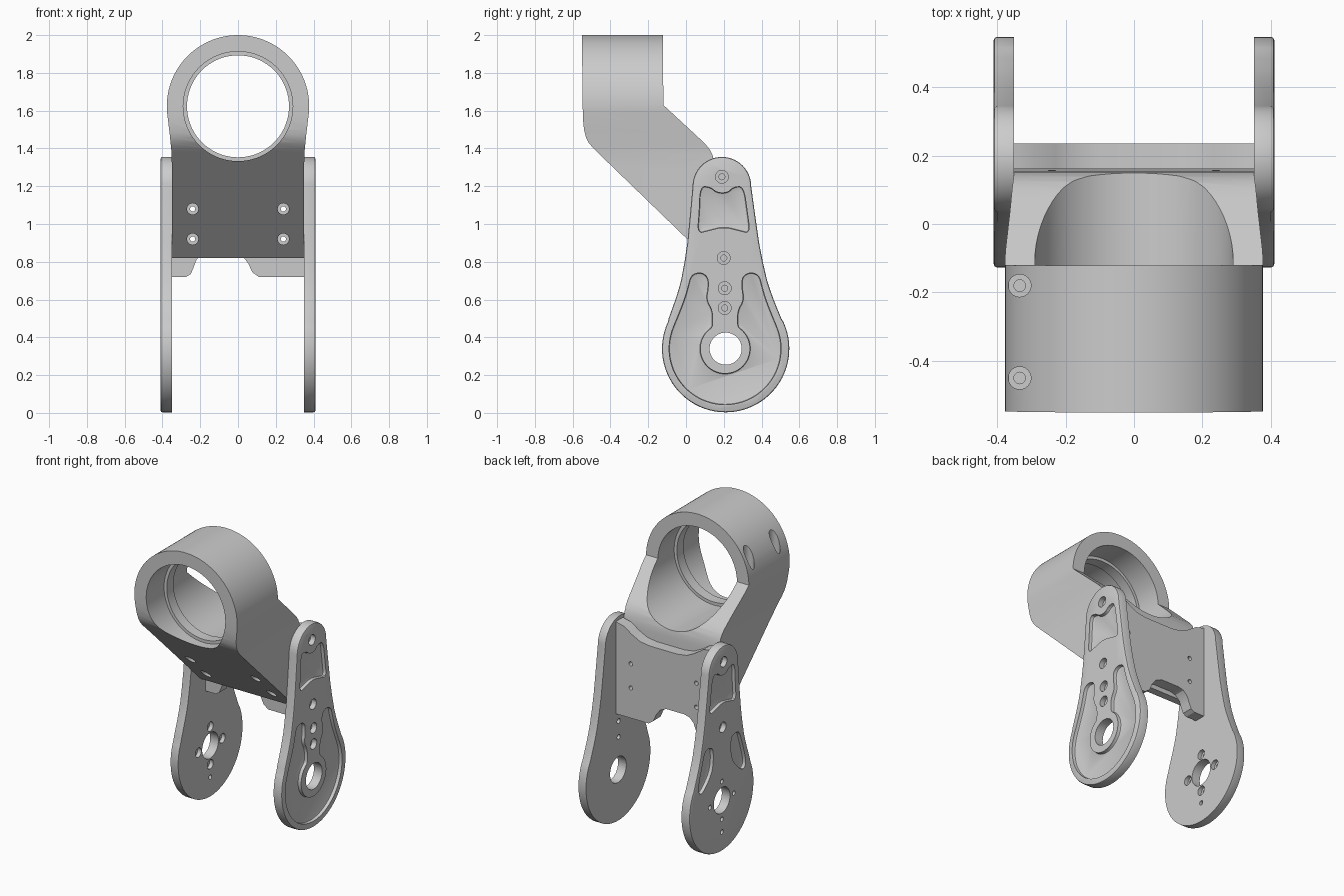
import bpy, bmesh
from math import sin, cos, radians, pi

if "Cube" in bpy.data.objects:
    bpy.data.objects.remove(bpy.data.objects["Cube"])


def prism(name, pts, axis, a, b, bevel=0.0):
    """Extrude a 2D profile along an axis from a to b; optionally bevel the cap at a."""
    place = {'x': lambda p, t: (t, p[0], p[1]),
             'y': lambda p, t: (p[0], t, p[1]),
             'z': lambda p, t: (p[0], p[1], t)}[axis]
    bm = bmesh.new()
    va = [bm.verts.new(place(p, a)) for p in pts]
    vb = [bm.verts.new(place(p, b)) for p in pts]
    cap = bm.faces.new(va)
    bm.faces.new(vb[::-1])
    n = len(pts)
    for i in range(n):
        j = (i + 1) % n
        bm.faces.new((va[j], va[i], vb[i], vb[j]))
    bmesh.ops.recalc_face_normals(bm, faces=bm.faces)
    if bevel:
        bmesh.ops.bevel(bm, geom=list(cap.edges), offset=bevel, segments=2,
                        profile=0.5, affect='EDGES')
    me = bpy.data.meshes.new(name)
    bm.to_mesh(me)
    bm.free()
    ob = bpy.data.objects.new(name, me)
    bpy.context.collection.objects.link(ob)
    return ob


def arc(cx, cy, r, a0, a1, n):
    return [(cx + r * cos(radians(a0 + (a1 - a0) * i / n)),
             cy + r * sin(radians(a0 + (a1 - a0) * i / n))) for i in range(n + 1)]


def disc(cx, cy, r, n=48):
    return arc(cx, cy, r, 0, 360, n)[:-1]


def rounded(pts, times=2):
    """Corner cutting on a closed profile."""
    for _ in range(times):
        out = []
        for p, q in zip(pts, pts[1:] + pts[:1]):
            out += [(p[0] * .75 + q[0] * .25, p[1] * .75 + q[1] * .25),
                    (p[0] * .25 + q[0] * .75, p[1] * .25 + q[1] * .75)]
        pts = out
    return pts


def combine(ob, other, op='DIFFERENCE'):
    m = ob.modifiers.new("cut", 'BOOLEAN')
    m.operation, m.solver, m.object = op, 'EXACT', other
    bpy.context.view_layer.update()
    me = bpy.data.meshes.new_from_object(ob.evaluated_get(bpy.context.evaluated_depsgraph_get()))
    ob.modifiers.clear()
    ob.data = me
    bpy.data.objects.remove(other)


def drill(ob, axis, c, r, a, b, n=24):
    combine(ob, prism("cutter", disc(c[0], c[1], r, n), axis, a, b))


def shade(ob):
    bpy.ops.object.select_all(action='DESELECT')
    ob.select_set(True)
    bpy.context.view_layer.objects.active = ob
    bpy.ops.object.shade_smooth_by_angle(angle=radians(25))


# Side plate outline: half-widths between the big bottom arc and the small top arc
CY, CZ = 0.21, 0.34
HALF = [(.50, .298), (.55, .279), (.6, .26), (.65, .243), (.7, .228), (.8, .207),
        (.9, .19), (1.05, .172)]
mid = lambda z: CY - 0.02 * (z - CZ) / 0.86
outline = (arc(CY, CZ, .337, -205, 25, 48) + [(mid(z) + h, z) for z, h in HALF]
           + arc(.19, 1.2, .155, 0, 180, 28) + [(mid(z) - h, z) for z, h in HALF[::-1]])

# Pocket profiles on the outer faces
M = 0.207
flip = lambda pts: [(-y, z) for y, z in pts[::-1]]
shift = lambda pts: [(y + M, z) for y, z in pts]
outer = arc(0, CZ, .297, -88, 22, 14) + [(.255, .5), (.215, .6), (.195, .67), (.18, .73),
                                        (.13, .745), (.09, .72), (.088, .66), (.1, .6)]
inner = [(.066, .54), (.066, .47)] + arc(0, CZ, .132, 58, -88, 14)
big_pocket = rounded(shift(flip(outer) + outer + inner + flip(inner)))
lobe = [(.255, .5), (.2, .67), (.175, .735), (.1, .73), (.09, .66), (.1, .58), (.14, .52), (.22, .45)]
top_pocket = rounded([(.06, .95), (.12, .965), (.2, .985), (.28, .965), (.34, .95), (.325, 1.06),
                      (.305, 1.2), (.25, 1.195), (.22, 1.165), (.165, 1.165), (.13, 1.195),
                      (.075, 1.2), (.07, 1.06)])

# Side plates
for side, s in (("right", 1), ("left", -1)):
    plate = prism(side + "_side_plate", outline, 'x', s * .41, s * .35, .01)
    pockets = [top_pocket]
    if s > 0:
        pockets.append(big_pocket)
    else:
        pockets += [rounded(shift(lobe)), rounded(shift(flip(lobe)))]
    for p in pockets:
        combine(plate, prism("pocket", p, 'x', s * .387, s * .45, .008))
    drill(plate, 'x', (CY, CZ), .085, s * .3, s * .5, 48)
    bolts = [(.19, 1.25), (.2, .82)]
    if s > 0:
        bolts += [(.205, .66), (.205, .555)]
    for c in bolts:                                   # counterbored bolt holes
        drill(plate, 'x', c, .034, s * .376, s * .5)
        drill(plate, 'x', c, .016, s * .3, s * .5, 16)
    if s < 0:                                         # bolt circle, counterbored from inside
        for k in range(4):
            c = (CY + .125 * cos(k * pi / 2), CZ + .125 * sin(k * pi / 2))
            drill(plate, 'x', c, .031, s * .3, s * .376)
            drill(plate, 'x', c, .015, s * .3, s * .5, 16)
        drill(plate, 'x', (CY, .13), .015, s * .3, s * .5, 16)
    shade(plate)

# Clamp arm: front silhouette intersected with the side silhouette
RZ = 1.623
front = arc(0, RZ, .377, -5, 185, 72) + [(-.362, 1.48), (-.352, 1.38), (-.35, 1.3), (-.35, .7),
                                        (.35, .7), (.35, 1.3), (.352, 1.38), (.362, 1.48)]
nose = [(-.547, 1.62), (-.545, 1.55), (-.54, 1.5), (-.53, 1.46), (-.515, 1.43), (-.49, 1.4)]
side_profile = [(-.552, 2.1), (-.122, 2.1), (-.12, 1.63), (.08, 1.445), (.105, 1.42), (.125, 1.395),
                (.14, 1.365), (.15, 1.33), (.155, 1.28), (.16, .82), (.11, .82)] + nose[::-1]
arm = prism("clamp_arm", front, 'y', -.7, .3)
combine(arm, prism("side_cut", side_profile, 'x', -.6, .6), 'INTERSECT')
drill(arm, 'y', (0, RZ), .29, -.7, -.36, 72)          # bore with an inner lip
drill(arm, 'y', (0, RZ), .27, -.7, .3, 72)
drill(arm, 'y', (0, RZ), .29, -.29, .3, 72)
for y in (-.18, -.45):                                # clamp screw holes
    drill(arm, 'z', (-.334, y), .033, 1.69, 2.1)
    drill(arm, 'z', (-.334, y), .017, 1.5, 2.1, 16)

# Cross bracket behind the arm
bracket_profile = [(-.35, .72), (-.275, .72), (-.25, .735), (-.235, .77), (-.22, .81), (-.19, .84),
                   (-.15, .85), (-.02, .85), (.025, .83), (.055, .79), (.075, .745), (.11, .72),
                   (.35, .72), (.35, 1.33), (.29, 1.315), (.23, 1.275), (.17, 1.245), (.1, 1.235),
                   (-.1, 1.235), (-.17, 1.245), (-.23, 1.275), (-.29, 1.315), (-.35, 1.33)]
bracket = prism("cross_bracket", bracket_profile, 'y', .16, .235)

# Four bolts' holes through arm and bracket
for x in (-.24, .24):
    for z in (.92, 1.08):
        drill(arm, 'y', (x, z), .03, -.5, .09)
        drill(arm, 'y', (x, z), .014, -.5, .4, 16)
        drill(bracket, 'y', (x, z), .014, 0, .4, 16)
shade(arm)
shade(bracket)
